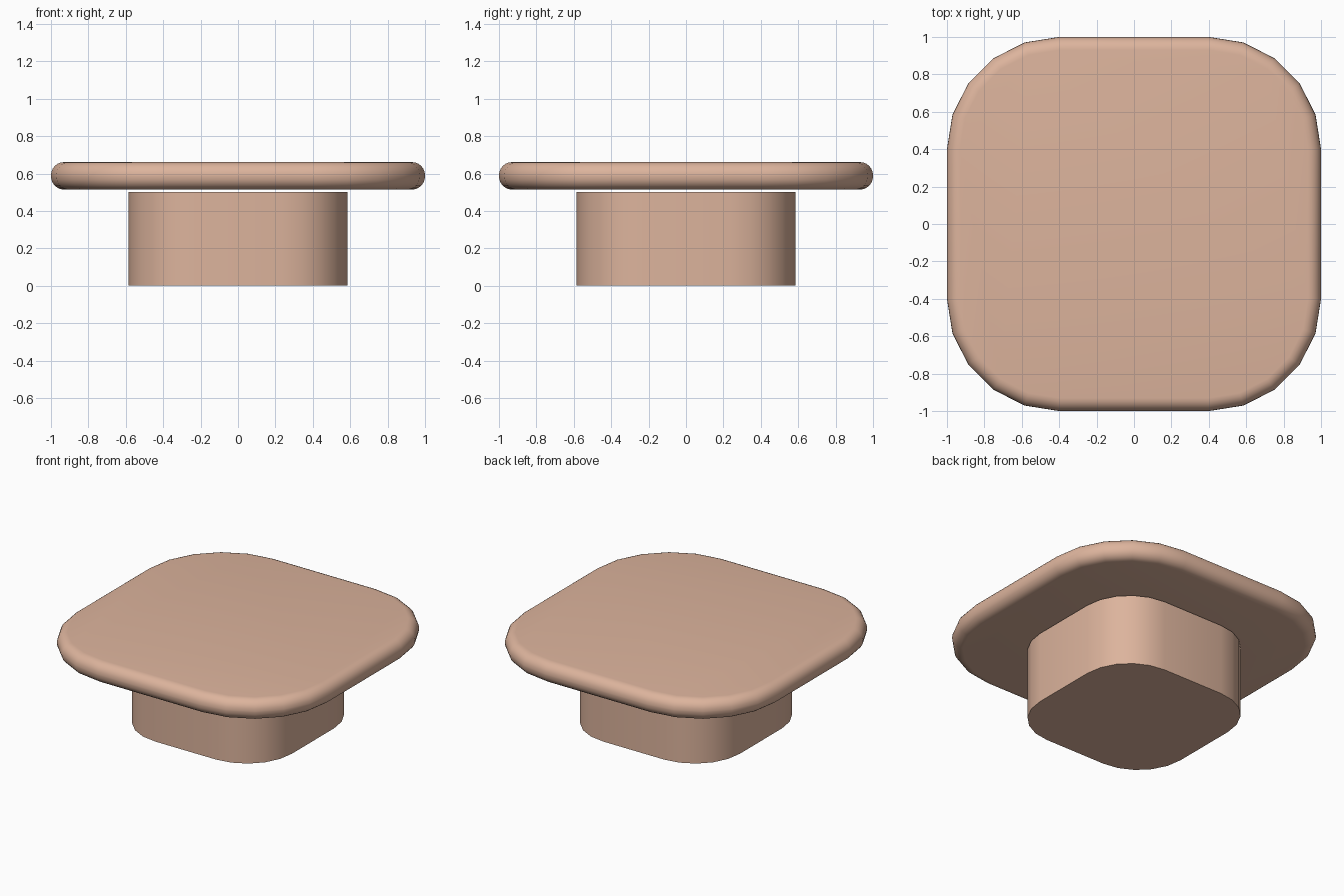
import bpy, bmesh, math

if "Cube" in bpy.data.objects:
    bpy.data.objects.remove(bpy.data.objects["Cube"])

mat = bpy.data.materials.new("light_tan")
mat.diffuse_color = (0.72, 0.455, 0.335, 1)
mat.use_nodes = True
mat.node_tree.nodes["Principled BSDF"].inputs["Base Color"].default_value = mat.diffuse_color


def ring(half, radius, z, steps=5):
    """Points round a square with rounded corners."""
    pts, c = [], half - radius
    for q, (sx, sy) in enumerate([(1, 1), (-1, 1), (-1, -1), (1, -1)]):
        for i in range(steps + 1):
            a = math.pi / 2 * (q + i / steps)
            pts.append((sx * c + radius * math.cos(a), sy * c + radius * math.sin(a), z))
    return pts


def loft(name, rings, angle):
    """Skin a stack of rings and cap both ends."""
    bm = bmesh.new()
    loops = [[bm.verts.new(p) for p in r] for r in rings]
    n = len(loops[0])
    for a, b in zip(loops, loops[1:]):
        for i in range(n):
            j = (i + 1) % n
            bm.faces.new((a[i], a[j], b[j], b[i]))
    bm.faces.new(loops[0][::-1])
    bm.faces.new(loops[-1])
    me = bpy.data.meshes.new(name)
    bm.to_mesh(me)
    bm.free()
    me.materials.append(mat)
    ob = bpy.data.objects.new(name, me)
    bpy.context.collection.objects.link(ob)
    bpy.ops.object.select_all(action='DESELECT')
    ob.select_set(True)
    bpy.context.view_layer.objects.active = ob
    bpy.ops.object.shade_smooth_by_angle(angle=math.radians(angle))


# Pedestal base
loft("pedestal", [ring(0.585, 0.35, 0), ring(0.585, 0.35, 0.502)], 35)

# Table top with a rounded rim
low, high, r, seg = 0.514, 0.661, 0.07, 6
rim = []
for side, z0 in ((-1, low + r), (1, high - r)):
    for i in range(seg + 1):
        t = i / seg if side > 0 else 1 - i / seg
        a = t * math.pi / 2
        d = r * (1 - math.cos(a))
        rim.append(ring(1 - d, 0.6 - d, z0 + side * r * math.sin(a)))
loft("table_top", rim, 35)
